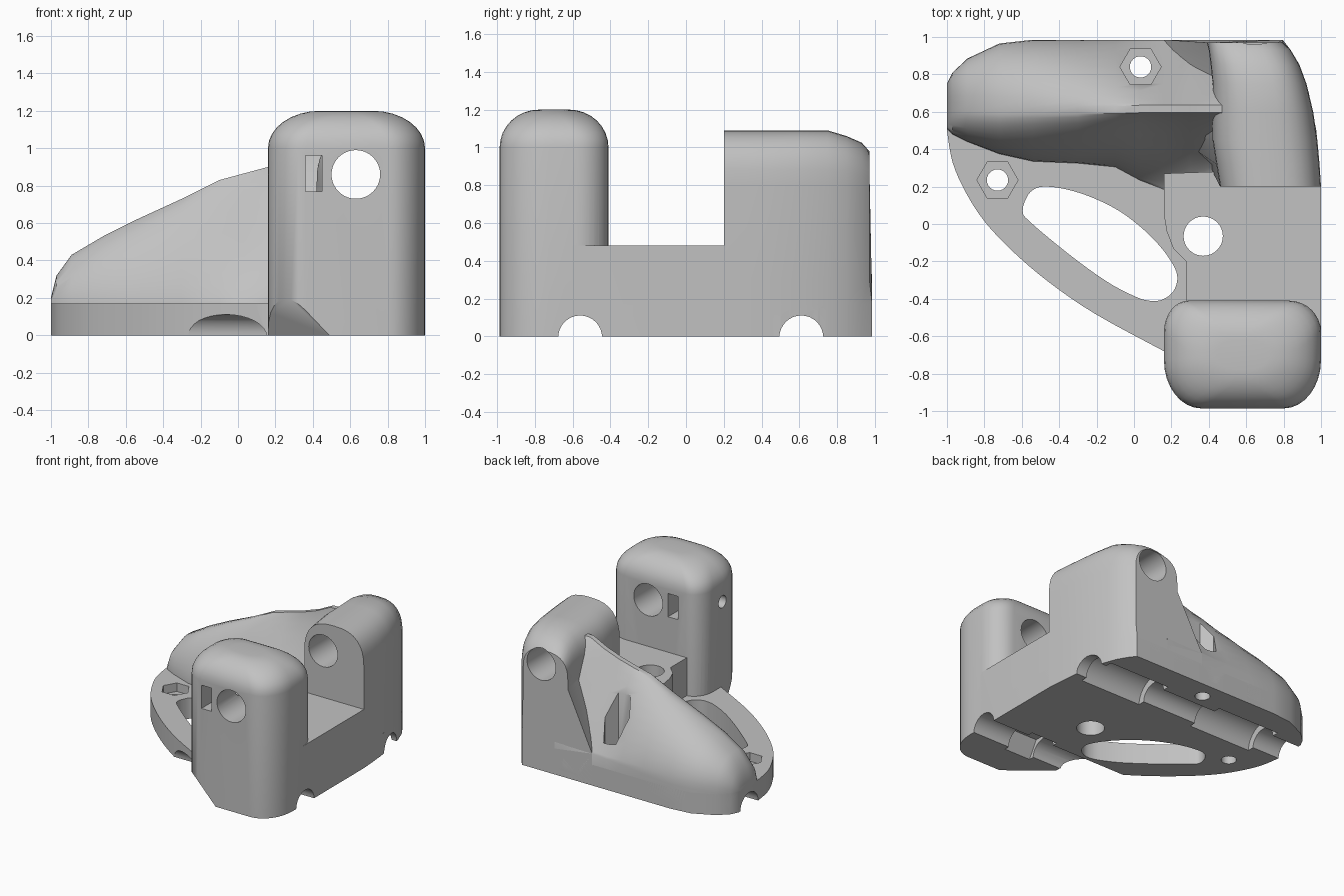
import bpy, bmesh, math
from mathutils import Vector

if "Cube" in bpy.data.objects:
    bpy.data.objects.remove(bpy.data.objects["Cube"], do_unlink=True)

grey = bpy.data.materials.new("plain grey")
grey.use_nodes = True
colour = (0.54, 0.54, 0.54, 1)
grey.diffuse_color = colour
grey.node_tree.nodes["Principled BSDF"].inputs["Base Color"].default_value = colour


def loft(name, rings, cut_plane=None):
    """Skin a row of equal point rings and cap both ends."""
    bm = bmesh.new()
    rows = [[bm.verts.new(p) for p in ring] for ring in rings]
    n = len(rows[0])
    for a, b in zip(rows, rows[1:]):
        for i in range(n):
            j = (i + 1) % n
            bm.faces.new((a[i], a[j], b[j], b[i]))
    bm.faces.new(rows[0])
    bm.faces.new(rows[-1])
    if cut_plane:
        geom = bm.verts[:] + bm.edges[:] + bm.faces[:]
        bmesh.ops.bisect_plane(bm, geom=geom, plane_co=cut_plane[0],
                               plane_no=cut_plane[1], clear_outer=True)
        bmesh.ops.holes_fill(bm, edges=[e for e in bm.edges if e.is_boundary])
    bmesh.ops.recalc_face_normals(bm, faces=bm.faces[:])
    mesh = bpy.data.meshes.new(name)
    bm.to_mesh(mesh)
    bm.free()
    mesh.materials.append(grey)
    ob = bpy.data.objects.new(name, mesh)
    bpy.context.collection.objects.link(ob)
    return ob


def prism(name, outline, lo, hi, axis="z"):
    """Extrude a flat outline along one axis."""
    place = {"z": lambda p, h: (p[0], p[1], h),
             "y": lambda p, h: (p[0], h, p[1]),
             "x": lambda p, h: (h, p[0], p[1])}[axis]
    return loft(name, [[place(p, h) for p in outline] for h in (lo, hi)])


def circle(cx, cy, r, n=32):
    return [(cx + r * math.cos(math.tau * i / n), cy + r * math.sin(math.tau * i / n))
            for i in range(n)]


def smooth_path(points, closed, steps=4):
    """Run a smooth curve through the points."""
    pts = [Vector(p) for p in points]
    ends = [pts[-1]] + pts + pts[:2] if closed else [pts[0]] + pts + [pts[-1]]
    out = []
    for a, b, c, d in zip(ends, ends[1:], ends[2:], ends[3:]):
        for i in range(steps):
            t = i / steps
            p = (b * 2 + (c - a) * t + (a * 2 - b * 5 + c * 4 - d) * t ** 2
                 + (b * 3 - a - c * 3 + d) * t ** 3) / 2
            out.append(tuple(p))
    return out if closed else out + [tuple(pts[-1])]


def spow(v, k):
    return math.copysign(abs(v) ** k, v)


# Base plate with a swept front-left edge
swept_edge = smooth_path([(-1, .5), (-.97, .33), (-.9, .17), (-.8, .015), (-.65, -.145),
                          (-.45, -.315), (-.2, -.485), (.16, -.68)], False)
base = prism("base_plate", [
    (1, -.5), (1, .2), (.975, .5), (.935, .7), (.88, .86), (.79, .985), (-.54, .985),
    (-.72, .965), (-.89, .885), (-.97, .81), (-1, .75)] + swept_edge + [(.4, -.68)], 0, .17)

# Saddle block between the two towers
saddle = prism("saddle_block", [
    (1, -.6), (1, .2), (.99, .3), (.16, .27), (.16, .05), (.175, -.04), (.21, -.13),
    (.28, -.2), (.28, -.6)], 0, .48)


# Front post: rounded plan with domed top
def post_ring(z, s):
    hx, hy = .14 + .28 * s, .08 + .208 * s
    ring = []
    corners = ((1, 1, .17, .17), (-1, 1, .13, .17), (-1, -1, .2, .28), (1, -1, .2, .28))
    for q, (sx, sy, rx, ry) in enumerate(corners):
        rx, ry = min(rx, hx * .8), min(ry, hy * .9)
        for i in range(9):
            a = math.pi / 2 * (q + i / 8)
            ring.append((.58 + sx * (hx - rx) + rx * math.cos(a),
                         -.698 + sy * (hy - ry) + ry * math.sin(a), z))
    return ring


dome = [post_ring(1 + .2 * math.sin(a), math.cos(a))
        for a in (math.pi / 2 * i / 8 for i in range(9))]
post = loft("front_post", [post_ring(0, 1)] + dome,
            ((.16, -.72, 0), (-.63, -.777, -.6)))


# Rear tower: arched sections running back, flared toward the arm
def tower_ring(y, foot, left, right, top, lean=0):
    spring = .8 if y < .9 else .78
    low = y + lean
    ring = [(right, low, 0), (right, low, .17), (right, y, .3), (right, y, spring)]
    mid, half = (left + right) / 2, (right - left) / 2
    for i in range(1, 16):
        a = math.pi * i / 16
        ring.append((mid + half * spow(math.cos(a), .75), y,
                     spring + (top - spring) * spow(math.sin(a), .75)))
    return ring + [(left, y, spring), (left, y, .72), (foot, low, .26), (foot, low, 0)]


tower = loft("rear_tower", [tower_ring(*s) for s in (
    (.2, .46, .46, 1, 1.09), (.32, .4, .44, .992, 1.09), (.45, .25, .42, .98, 1.09),
    (.6, .16, .42, .958, 1.09), (.75, .16, .42, .922, 1.09), (.85, .16, .41, .885, 1.06),
    (.93, .16, .4, .838, 1.025), (.97, .16, .39, .795, .98, .015))])


# Side arm: ridge falling away from the tower
def arm_ring(x, front, back, ridge, top, z_front, z_back, k_front, k_back):
    ring = [(x, front, .05)]
    for i in range(11):
        a = math.pi / 2 * i / 10
        ring.append((x, ridge - .02 - (ridge - .02 - front) * math.cos(a) ** k_front,
                     z_front + (top - z_front) * math.sin(a) ** k_front))
    for i in range(10, -1, -1):
        a = math.pi / 2 * i / 10
        ring.append((x, ridge + .02 + (back - ridge - .02) * math.cos(a) ** k_back,
                     z_back + (top - z_back) * math.sin(a) ** k_back))
    return ring + [(x, back, .05)]


arm = loft("side_arm", [arm_ring(*s) for s in (
    (-1, .51, .75, .63, .2, .17, .17, .8, .8),
    (-.97, .48, .81, .63, .32, .17, .17, .9, .8),
    (-.89, .44, .885, .62, .43, .17, .18, 1.1, .9),
    (-.72, .375, .965, .61, .53, .17, .2, 1.2, 1),
    (-.54, .335, .985, .61, .62, .17, .2, 1.3, 1.1),
    (-.3, .325, .985, .61, .73, .17, .22, 1.4, 1.3),
    (-.1, .305, .985, .61, .83, .17, .24, 1.7, 1.6),
    (.03, .235, .985, .615, .865, .17, .25, 2.1, 1.9),
    (.16, .185, .985, .615, .9, .17, .26, 2.4, 2.1),
    (.3, .22, .985, .615, .95, .3, .26, 2.6, 2),
    (.42, .27, .985, .615, 1.01, .4, .26, 2.6, 1.8),
    (.5, .3, .985, .615, 1.01, .4, .26, 2.6, 1.8))])

# Cutters: rod bores, nut slot, bolt holes and long window
cutters = [
    prism("rod_bore", circle(.63, .86, .13, 40), -1.2, 1.2, "y"),
    prism("nut_slot", [(.36, .77), (.45, .77), (.45, .96), (.36, .96)], -1.2, -.3, "y"),
    prism("clamp_hole", circle(-.7, .86, .05, 20), 0, .62, "x"),
    prism("saddle_hole", circle(.37, -.065, .105), -.2, .7),
    prism("long_window", smooth_path([
        (-.595, .07), (-.575, .14), (-.54, .182), (-.48, .2), (-.36, .185), (-.22, .14),
        (-.08, .07), (.04, -.02), (.14, -.12), (.21, -.22), (.232, -.29), (.21, -.36),
        (.15, -.405), (.08, -.41), (0, -.385), (-.15, -.305), (-.35, -.16), (-.56, .015)],
        True), -.2, .3),
]
for cx, cy, floor, top in ((.035, .84, .17, 1), (-.73, .235, .1, .4)):
    cutters.append(prism("bolt_hole", circle(cx, cy, .057, 24), -.2, 1))
    cutters.append(prism("nut_pocket", circle(cx, cy, .11, 6), floor, top))
# Grooves underneath, with wider seats
for y in (-.56, .61):
    cutters.append(prism("rod_groove", circle(y, -.005, .116), -1.2, 1.2, "x"))
for y, r, lo, hi, n in ((.61, .17, .32, .88, 32), (.61, .17, -.75, -.18, 32),
                        (-.56, .16, .42, .66, 6)):
    cutters.append(prism("wide_seat", circle(y, -.003, r, n), lo, hi, "x"))

for part in (base, saddle, post, tower, arm):
    for cutter in cutters:
        mod = part.modifiers.new(cutter.name, "BOOLEAN")
        mod.operation, mod.solver, mod.object = "DIFFERENCE", "EXACT", cutter
    bpy.context.view_layer.update()
    graph = bpy.context.evaluated_depsgraph_get()
    cut_mesh = bpy.data.meshes.new_from_object(part.evaluated_get(graph))
    part.modifiers.clear()
    part.data = cut_mesh
    bpy.ops.object.select_all(action="DESELECT")
    part.select_set(True)
    bpy.context.view_layer.objects.active = part
    bpy.ops.object.shade_smooth_by_angle(angle=math.radians(32))

for cutter in cutters:
    bpy.data.objects.remove(cutter, do_unlink=True)
